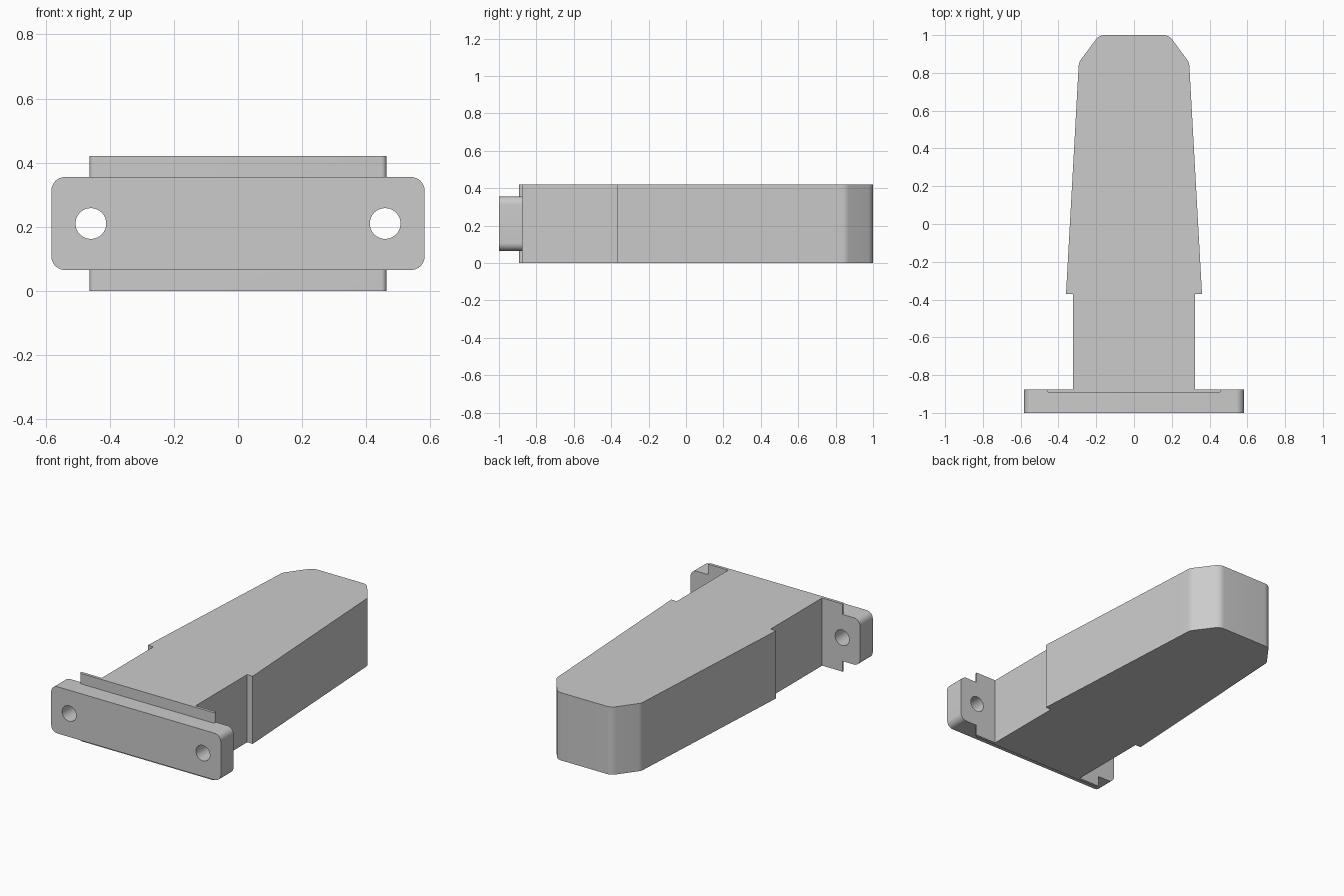
import bpy
import bmesh
import math
from mathutils import Vector

cube = bpy.data.objects.get("Cube")
if cube:
    bpy.data.objects.remove(cube, do_unlink=True)

grey = bpy.data.materials.new("plain grey")
grey.use_nodes = True
colour = (0.6, 0.6, 0.6, 1)
grey.diffuse_color = colour
grey.node_tree.nodes["Principled BSDF"].inputs["Base Color"].default_value = colour


def rounded(corners, steps=8):
    """Replace each (a, b, radius) corner by a tangent arc."""
    out = []
    for i, (a, b, r) in enumerate(corners):
        p = Vector((a, b, 0))
        if r == 0:
            out.append(p)
            continue
        u = (Vector((*corners[i - 1][:2], 0)) - p).normalized()
        v = (Vector((*corners[(i + 1) % len(corners)][:2], 0)) - p).normalized()
        half = u.angle(v) / 2
        centre = p + (u + v).normalized() * r / math.sin(half)
        reach = r / math.tan(half)
        start = (p + u * reach - centre).normalized()
        end = (p + v * reach - centre).normalized()
        out += [centre + start.slerp(end, k / steps) * r for k in range(steps + 1)]
    return out


def mirrored(half):
    """Complete a right-hand outline across the centre line."""
    return half + [(-a, b, r) for a, b, r in reversed(half)]


def prism(name, points, direction):
    bm = bmesh.new()
    face = bm.faces.new([bm.verts.new(p) for p in points])
    extruded = bmesh.ops.extrude_face_region(bm, geom=[face])["geom"]
    moved = [g for g in extruded if isinstance(g, bmesh.types.BMVert)]
    bmesh.ops.translate(bm, verts=moved, vec=direction)
    bmesh.ops.recalc_face_normals(bm, faces=bm.faces)
    mesh = bpy.data.meshes.new(name)
    bm.to_mesh(mesh)
    bm.free()
    mesh.materials.append(grey)
    obj = bpy.data.objects.new(name, mesh)
    bpy.context.collection.objects.link(obj)
    return obj


# Tapered body with narrow neck and thin wide lip
body_half = [
    (0.463, -0.893, 0.016), (0.463, -0.875, 0), (0.322, -0.875, 0),
    (0.322, -0.37, 0), (0.36, -0.37, 0), (0.292, 0.855, 0.06), (0.185, 1.0, 0.06),
]
body = prism("body", rounded(mirrored(body_half)), (0, 0, 0.42))

# Rounded mounting flange
flange_half = [(0.582, 0.065, 0.042), (0.582, 0.355, 0.042)]
outline = [Vector((p.x, -1, p.y)) for p in rounded(mirrored(flange_half))]
flange = prism("mounting_flange", outline, (0, 0.125, 0))

# Screw holes through flange and lip
for side in (-1, 1):
    bpy.ops.mesh.primitive_cylinder_add(
        vertices=40, radius=0.048, depth=0.4,
        location=(side * 0.459, -0.95, 0.21), rotation=(math.pi / 2, 0, 0))
    cutter = bpy.context.object
    cutter.name = "hole_cutter"
    cutter.data.materials.append(grey)
    for part in (body, flange):
        cut = part.modifiers.new("screw_hole", 'BOOLEAN')
        cut.operation = 'DIFFERENCE'
        cut.solver = 'EXACT'
        cut.object = cutter
        bpy.context.view_layer.objects.active = part
        bpy.ops.object.modifier_apply(modifier=cut.name)
    bpy.data.objects.remove(cutter, do_unlink=True)

# Smooth rounded corners, keep hard edges
bpy.ops.object.select_all(action='DESELECT')
for part in (body, flange):
    part.select_set(True)
bpy.context.view_layer.objects.active = body
bpy.ops.object.shade_smooth_by_angle(angle=math.radians(25))
